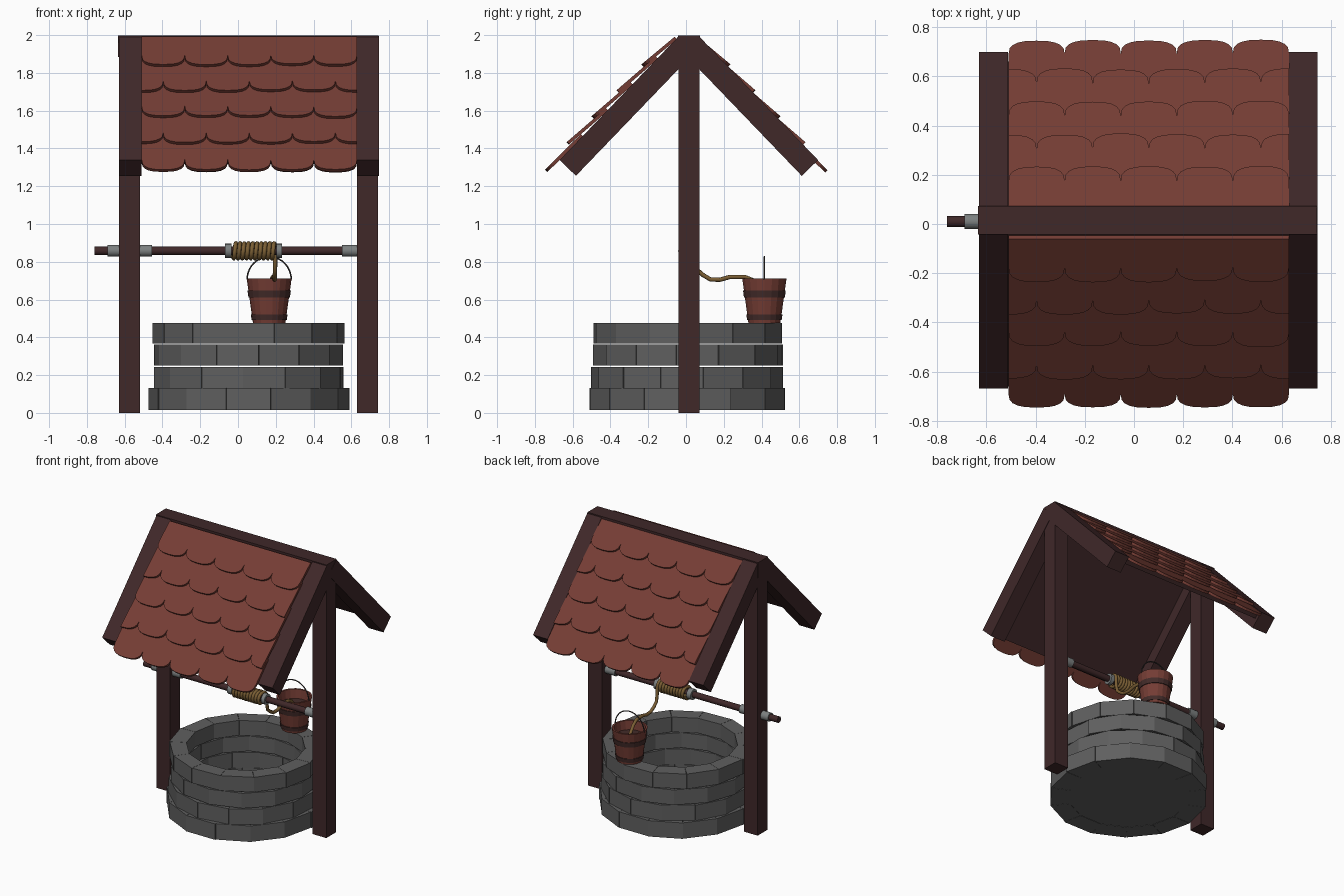
import bpy, bmesh, random
from math import sin, cos, pi, atan
from mathutils import Vector

random.seed(4)
if "Cube" in bpy.data.objects:
    bpy.data.objects.remove(bpy.data.objects["Cube"])


def material(name, *rgb):
    m = bpy.data.materials.new(name)
    m.use_nodes = True
    m.diffuse_color = (*rgb, 1)
    m.node_tree.nodes["Principled BSDF"].inputs["Base Color"].default_value = (*rgb, 1)
    return m


WOOD = material("dark wood", 0.050, 0.021, 0.022)
TILE = material("red clay", 0.178, 0.047, 0.035)
STONE = material("grey stone", 0.115, 0.115, 0.115)
METAL = material("light iron", 0.20, 0.215, 0.215)
BAND = material("dark band", 0.055, 0.024, 0.022)
ROPE = material("hemp rope", 0.20, 0.115, 0.035)
WIRE = material("dark wire", 0.04, 0.035, 0.035)

CX, CY = 0.057, 0.015            # centre of the well
LEFT, RIGHT = -0.51, 0.63        # roof ends between the rafters
PITCH = atan(1.04)
RIDGE = 2.047                    # where both slopes would meet


def finish(name, bm, mat, smooth=False):
    bmesh.ops.recalc_face_normals(bm, faces=bm.faces)
    me = bpy.data.meshes.new(name)
    bm.to_mesh(me)
    bm.free()
    me.materials.append(mat)
    ob = bpy.data.objects.new(name, me)
    bpy.context.collection.objects.link(ob)
    if smooth:
        bpy.ops.object.select_all(action='DESELECT')
        ob.select_set(True)
        bpy.context.view_layer.objects.active = ob
        bpy.ops.object.shade_smooth_by_angle()
    return ob


def prism(bm, bottom, top):
    """Solid between two matching outlines."""
    a = [bm.verts.new(p) for p in bottom]
    b = [bm.verts.new(p) for p in top]
    bm.faces.new(a)
    bm.faces.new(b)
    for i in range(len(a)):
        j = (i + 1) % len(a)
        bm.faces.new((a[i], a[j], b[j], b[i]))


def box(name, x, y, z, mat):
    bm = bmesh.new()
    ring = [(x[0], y[0]), (x[1], y[0]), (x[1], y[1]), (x[0], y[1])]
    prism(bm, [(*p, z[0]) for p in ring], [(*p, z[1]) for p in ring])
    return finish(name, bm, mat)


def lathe(name, profile, mat, centre, sides=16, axis='Z', smooth=False):
    """Closed (radius, height) profile turned round an axis."""
    bm = bmesh.new()
    rings = []
    for r, h in profile:
        ring = []
        for i in range(sides):
            a = 2 * pi * i / sides
            p = (r * cos(a), r * sin(a), h) if axis == 'Z' else (h, r * cos(a), r * sin(a))
            ring.append(bm.verts.new(Vector(p) + Vector(centre)))
        rings.append(ring)
    for a, b in zip(rings, rings[1:]):
        for i in range(sides):
            j = (i + 1) % sides
            bm.faces.new((a[i], a[j], b[j], b[i]))
    bm.faces.new(rings[0])
    bm.faces.new(rings[-1])
    return finish(name, bm, mat, smooth)


def rod(name, x0, x1, r, mat):
    return lathe(name, [(r, x0), (r, x1)], mat, (0, 0.01, 0.858), 16, 'X', True)


def cord(name, points, thickness, mat):
    cu = bpy.data.curves.new(name, 'CURVE')
    cu.dimensions = '3D'
    cu.bevel_depth = thickness
    cu.bevel_resolution = 2
    cu.use_fill_caps = True
    sp = cu.splines.new('POLY')
    sp.points.add(len(points) - 1)
    for p, co in zip(sp.points, points):
        p.co = (*co, 1)
    cu.materials.append(mat)
    ob = bpy.data.objects.new(name, cu)
    bpy.context.collection.objects.link(ob)


def slope(side, yc, x, v, w):
    """Point on a roof side: v runs down the slope, w out of it."""
    return (x, yc + side * (v * cos(PITCH) + w * sin(PITCH)),
            RIDGE - v * sin(PITCH) + w * cos(PITCH))


def slab(name, side, yc, x, v, w, mat):
    bm = bmesh.new()
    ring = [(x[0], v[0]), (x[1], v[0]), (x[1], v[1]), (x[0], v[1])]
    prism(bm, [slope(side, yc, *p, w[0]) for p in ring],
          [slope(side, yc, *p, w[1]) for p in ring])
    return finish(name, bm, mat)


# Posts and ridge beam
box("right_post", (-0.63, -0.52), (-0.04, 0.072), (0, 1.985), WOOD)
box("left_post", (0.63, 0.742), (-0.04, 0.072), (0, 1.985), WOOD)
box("ridge_beam", (-0.635, 0.745), (-0.042, 0.074), (1.885, 1.997), WOOD)


# Scalloped roof tiles, laid in staggered rows
def tiles(name, side):
    bm = bmesh.new()
    width, length, rows = (RIGHT - LEFT) / 5, 0.27, 5
    half, round_len = width / 2, 0.075
    for row in range(rows):
        tip = 1.067 - 0.19 * row
        top = max(tip - length, 0.082)
        lift = 0.012 if row == 0 else 0.03
        shift = half if row % 2 else 0
        for k in range(6 if row % 2 else 5):
            mid = LEFT + width * (k + 0.5) - shift
            drop = random.uniform(-0.005, 0.005)
            outline = [(mid - half, top), (mid + half, top)]
            for i in range(11):
                a = pi * i / 10
                c, s = cos(a), max(sin(a), 0)
                sign = 1 if c > 0 else -1
                outline.append((mid + half * sign * abs(c) ** 0.75,
                                tip + drop + round_len * (s ** 0.75 - 1)))
            # trim the end tiles to the rafters
            flat = []
            for x, v in outline:
                p = (min(max(x, LEFT), RIGHT), v)
                if not flat or abs(p[0] - flat[-1][0]) + abs(p[1] - flat[-1][1]) > 1e-4:
                    flat.append(p)
            up = []
            for x, v in flat:
                if side > 0:
                    x = LEFT + RIGHT - x
                w = 0.005 + (lift - 0.005) * (v - top) / (tip - top)
                up.append((x, v, w))
            prism(bm, [slope(side, 0, x, v, w - 0.018) for x, v, w in up],
                  [slope(side, 0, *p) for p in up])
    finish(name, bm, TILE)


for label, side in (("front", -1), ("back", 1)):
    tiles(label + "_roof_tiles", side)
    slab(label + "_roof_deck", side, 0, (LEFT - 0.01, RIGHT + 0.01), (0.08, 0.97), (-0.045, -0.015), WOOD)
    for end, x in (("right", (-0.63, -0.512)), ("left", (0.63, 0.747))):
        slab(f"{label}_{end}_rafter", side, CY, x, (0.075, 0.985), (-0.118, 0.002), WOOD)

# Stone courses made of separate blocks
COURSES = [(0.015, 0.131, 0.53), (0.131, 0.244, 0.508), (0.251, 0.361, 0.505), (0.367, 0.476, 0.508)]
BLOCKS = 14
for n, (z0, z1, radius) in enumerate(COURSES):
    bm = bmesh.new()
    for k in range(BLOCKS):
        a0 = 2 * pi * (k + 0.37 * n) / BLOCKS
        a1 = a0 + 2 * pi / BLOCKS - 0.004
        out = radius + random.uniform(-0.005, 0.003)
        ring = [(CX + r * cos(a), CY - 0.007 + r * sin(a))
                for r, a in ((out, a0), (out, a1), (0.395, a1), (0.395, a0))]
        prism(bm, [(*p, z0) for p in ring], [(*p, z1) for p in ring])
    finish(f"stone_course_{n + 1}", bm, STONE)
lathe("well_floor", [(0.5, 0.017), (0.5, 0.04)], STONE, (CX, CY - 0.007, 0), 28)

# Windlass axle with iron sleeves
rod("axle", -0.76, 0.70, 0.022, WOOD)
rod("right_post_sleeve", -0.69, -0.455, 0.031, METAL)
rod("left_post_sleeve", 0.55, 0.66, 0.031, METAL)
rod("right_rope_stop", -0.07, -0.035, 0.038, METAL)
rod("left_rope_stop", 0.205, 0.232, 0.038, METAL)

# Rope wound on the axle, then hanging over to the bucket
TURNS, STEPS = 10, 16
rope = []
for i in range(TURNS * STEPS + 1):
    a = -2 * pi * i / STEPS
    rope.append((-0.028 + 0.225 * i / (TURNS * STEPS), 0.01 + 0.04 * cos(a), 0.858 + 0.04 * sin(a)))
rope += [(0.197, 0.052, 0.80), (0.196, 0.062, 0.755), (0.195, 0.09, 0.73), (0.195, 0.13, 0.706),
         (0.193, 0.18, 0.705), (0.19, 0.23, 0.719), (0.185, 0.31, 0.72), (0.175, 0.36, 0.70), (0.168, 0.41, 0.65)]
cord("rope", rope, 0.0115, ROPE)

# Bucket on the rim
BUCKET = (0.165, 0.415, 0)
lathe("bucket", [(0.086, 0.477), (0.119, 0.712), (0.106, 0.712), (0.078, 0.5)], TILE, BUCKET, 18)
for label, z0, z1 in (("upper", 0.612, 0.648), ("lower", 0.493, 0.522)):
    r0, r1 = (0.086 + 0.14 * (z - 0.477) for z in (z0, z1))
    lathe(label + "_bucket_band", [(r0 - 0.004, z0), (r0 + 0.005, z0), (r1 + 0.005, z1), (r1 - 0.004, z1)],
          BAND, BUCKET, 18)
cord("bucket_handle", [(BUCKET[0] + 0.117 * cos(pi * i / 20), BUCKET[1], 0.705 + 0.122 * sin(pi * i / 20))
                       for i in range(21)], 0.004, WIRE)
